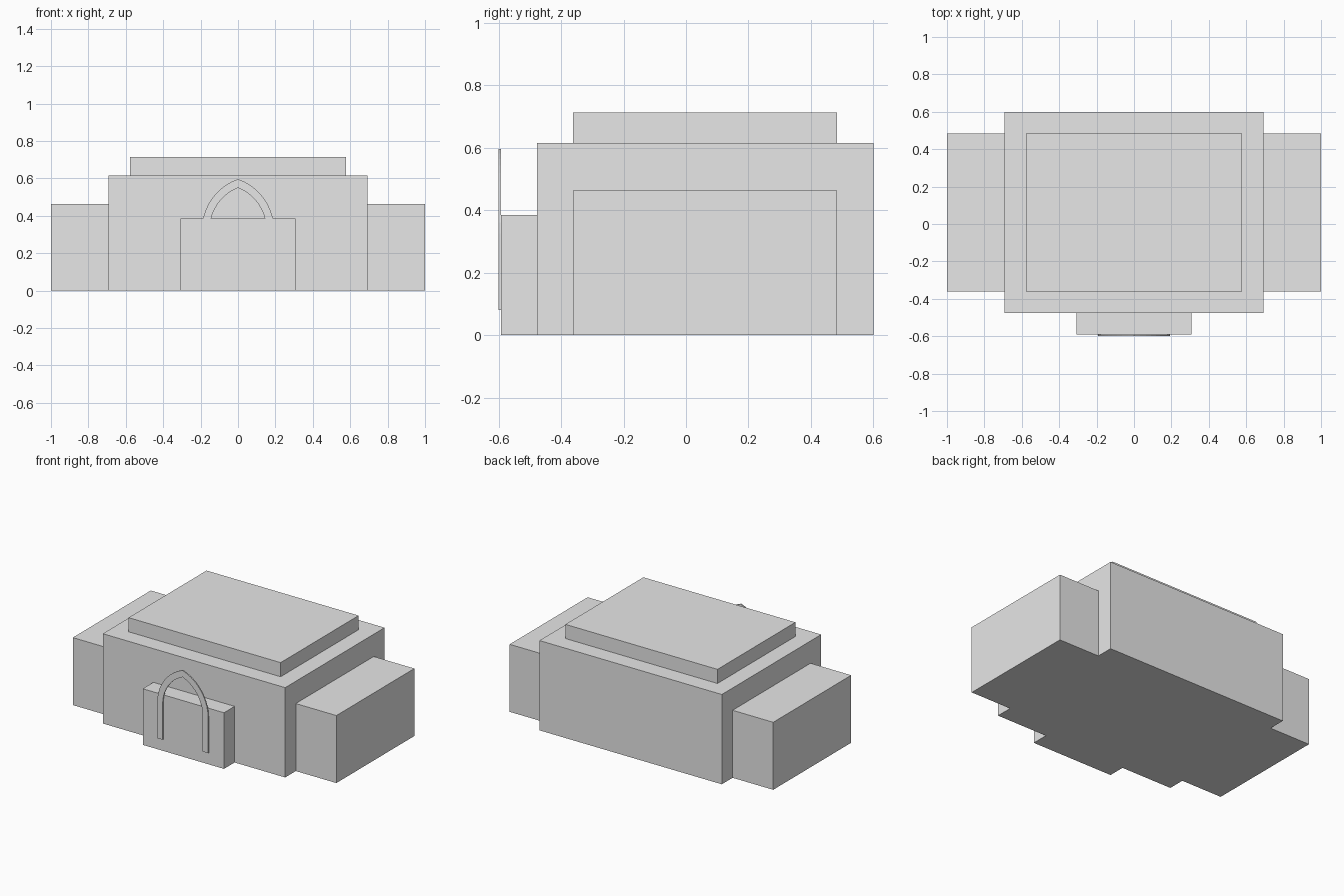
import bpy, bmesh, math

if "Cube" in bpy.data.objects:
    bpy.data.objects.remove(bpy.data.objects["Cube"])

grey = bpy.data.materials.new("stone_grey")
grey.diffuse_color = (0.8, 0.8, 0.8, 1)
grey.use_nodes = True
grey.node_tree.nodes["Principled BSDF"].inputs["Base Color"].default_value = grey.diffuse_color


def finish(name, bm):
    bmesh.ops.recalc_face_normals(bm, faces=bm.faces)
    mesh = bpy.data.meshes.new(name)
    bm.to_mesh(mesh)
    bm.free()
    mesh.materials.append(grey)
    bpy.context.collection.objects.link(bpy.data.objects.new(name, mesh))


def box(name, x0, x1, y0, y1, z0, z1):
    bm = bmesh.new()
    bmesh.ops.create_cube(bm, size=1)
    for v in bm.verts:
        v.co = (x0 + (v.co.x + 0.5) * (x1 - x0),
                y0 + (v.co.y + 0.5) * (y1 - y0),
                z0 + (v.co.z + 0.5) * (z1 - z0))
    finish(name, bm)


# Stepped building masses
box("main_hall", -0.692, 0.692, -0.477, 0.60, 0, 0.616)
box("roof_tier", -0.577, 0.577, -0.362, 0.483, 0.616, 0.713)
box("left_wing", -1.0, -0.692, -0.362, 0.483, 0, 0.463)
box("right_wing", 0.692, 1.0, -0.362, 0.483, 0, 0.463)
box("entrance_porch", -0.308, 0.308, -0.592, -0.477, 0, 0.385)


# Pointed arch frame: straight legs, then two arcs meeting at the apex
FOOT, SPRING, STEPS = 0.08, 0.325, 10


def arch_line(half, apex):
    rise = apex - SPRING
    c = (rise * rise - half * half) / (2 * half)
    r = c + half
    end = math.atan2(rise, c)
    right = [(half, FOOT)]
    for i in range(STEPS + 1):
        a = end * i / STEPS
        right.append((r * math.cos(a) - c, SPRING + r * math.sin(a)))
    return right + [(-x, z) for x, z in reversed(right[:-1])]


bm = bmesh.new()
outer = [bm.verts.new((x, -0.60, z)) for x, z in arch_line(0.193, 0.596)]
inner = [bm.verts.new((x, -0.60, z)) for x, z in arch_line(0.152, 0.55)]
for i in range(len(outer) - 1):
    bm.faces.new((outer[i], outer[i + 1], inner[i + 1], inner[i]))
ext = bmesh.ops.extrude_face_region(bm, geom=bm.faces[:], use_keep_orig=True)
bmesh.ops.translate(bm, vec=(0, 0.008, 0),
                    verts=[g for g in ext["geom"] if isinstance(g, bmesh.types.BMVert)])
finish("pointed_arch_frame", bm)
